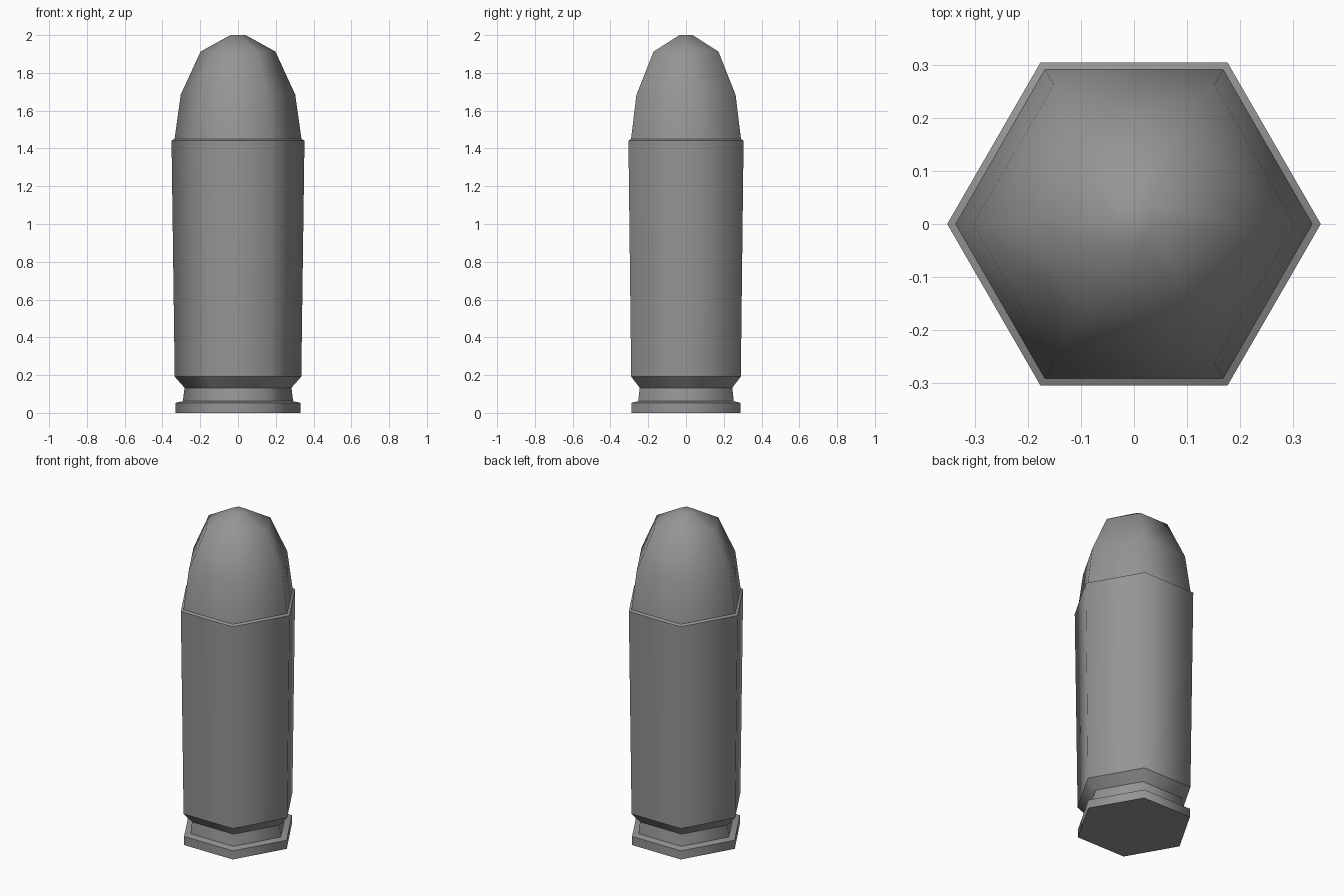
import bpy
import bmesh
import math

cube = bpy.data.objects.get("Cube")
if cube:
    bpy.data.objects.remove(cube, do_unlink=True)

SIDES = 6

metal = bpy.data.materials.new("grey metal")
metal.use_nodes = True
grey = (0.3, 0.3, 0.3, 1.0)
metal.diffuse_color = grey
metal.node_tree.nodes["Principled BSDF"].inputs["Base Color"].default_value = grey


def hex_lathe(name, profile, cap_bottom=False, cap_top=False, sharp_rings=False):
    """Sweep (radius, z) points into a six-sided shell, corners on the x axis."""
    bm = bmesh.new()
    rings = []
    for r, z in profile:
        rings.append([bm.verts.new((r * math.cos(math.tau * i / SIDES),
                                    r * math.sin(math.tau * i / SIDES), z))
                      for i in range(SIDES)])
    for low, high in zip(rings, rings[1:]):
        for i in range(SIDES):
            j = (i + 1) % SIDES
            bm.faces.new((low[i], low[j], high[j], high[i]))
    if cap_bottom:
        bm.faces.new(rings[0][::-1])
    if cap_top:
        bm.faces.new(rings[-1])
    for face in bm.faces:
        face.smooth = True
    # Crisp creases around each ring, soft shading around the corners
    if sharp_rings:
        for edge in bm.edges:
            a, b = edge.verts
            edge.smooth = abs(a.co.z - b.co.z) > 1e-4
    mesh = bpy.data.meshes.new(name)
    bm.to_mesh(mesh)
    bm.free()
    mesh.materials.append(metal)
    obj = bpy.data.objects.new(name, mesh)
    bpy.context.collection.objects.link(obj)
    return obj


# Casing: base rim, extractor groove, flare, tapered wall and mouth lip
hex_lathe("casing", [
    (0.332, 0.0), (0.332, 0.053), (0.292, 0.062), (0.283, 0.133),
    (0.335, 0.192), (0.352, 1.442), (0.336, 1.45),
], cap_bottom=True, sharp_rings=True)

# Rounded nose seated in the casing mouth
hex_lathe("nose", [
    (0.336, 1.45), (0.303, 1.685), (0.198, 1.913), (0.04, 2.0),
], cap_top=True)
